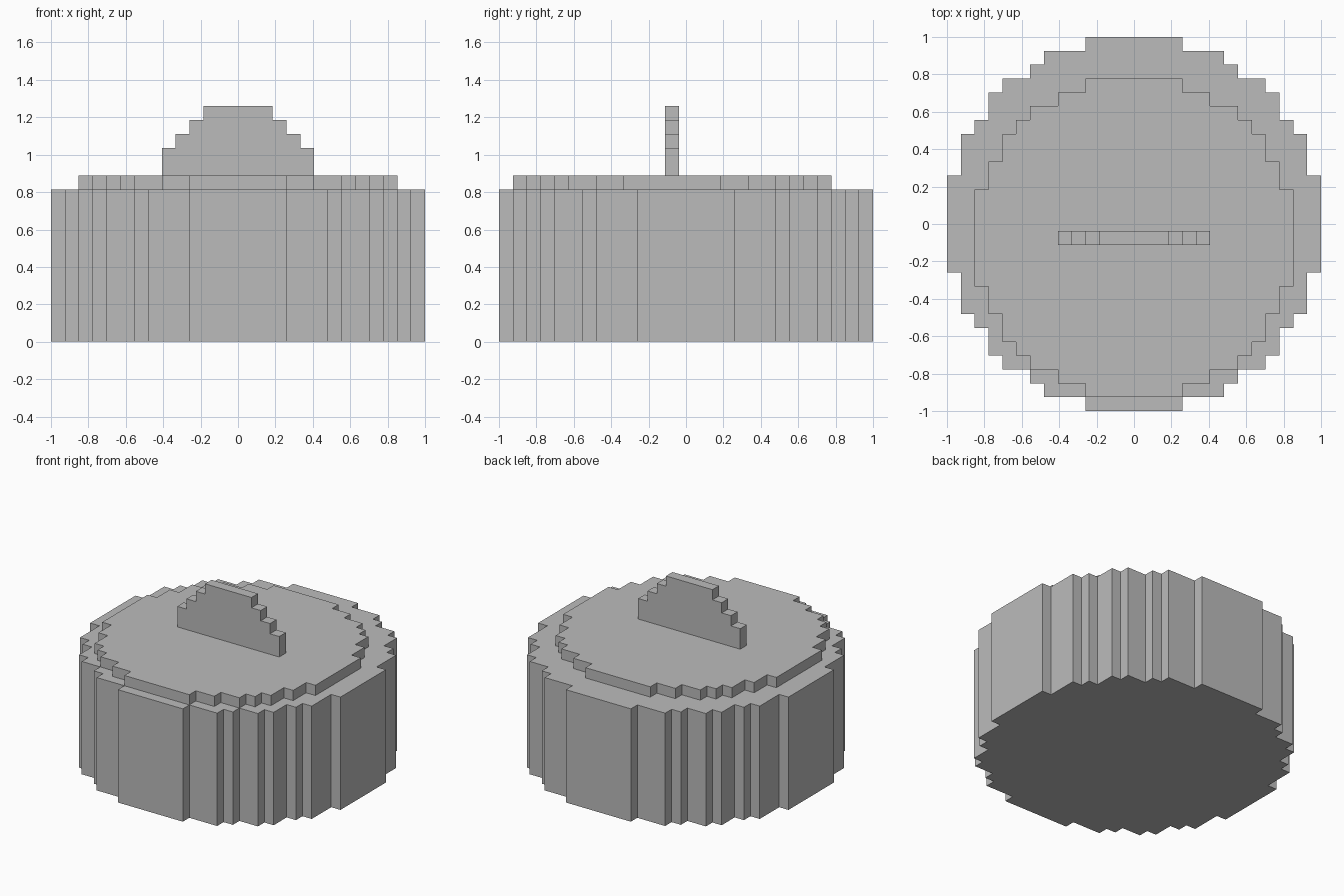
import bpy
import bmesh

cube = bpy.data.objects.get("Cube")
if cube:
    bpy.data.objects.remove(cube, do_unlink=True)

U = 2 / 27  # size of one block

grey = bpy.data.materials.new("plain grey")
grey.use_nodes = True
grey.diffuse_color = (0.5, 0.5, 0.5, 1)
grey.node_tree.nodes["Principled BSDF"].inputs["Base Color"].default_value = (0.5, 0.5, 0.5, 1)


def extrude_outline(name, points, direction):
    """Make a closed solid by extruding a flat outline, all in block units."""
    bm = bmesh.new()
    face = bm.faces.new([bm.verts.new([c * U for c in p]) for p in points])
    new = bmesh.ops.extrude_face_region(bm, geom=[face], use_keep_orig=True)["geom"]
    verts = [g for g in new if isinstance(g, bmesh.types.BMVert)]
    bmesh.ops.translate(bm, verts=verts, vec=[c * U for c in direction])
    bmesh.ops.recalc_face_normals(bm, faces=bm.faces)
    mesh = bpy.data.meshes.new(name)
    bm.to_mesh(mesh)
    bm.free()
    mesh.materials.append(grey)
    obj = bpy.data.objects.new(name, mesh)
    bpy.context.collection.objects.link(obj)
    return obj


def staircase(steps):
    """Quarter outline from the +y side to the +x side through stepped corners."""
    path = []
    for i, (x, y) in enumerate(steps):
        path.append((x, y))
        if i + 1 < len(steps):
            path.append((x, steps[i + 1][1]))
    return path


def stepped_disc(name, steps, centre_y, z, height):
    """Blocky disc: one quarter outline mirrored into all four."""
    q = staircase(steps)
    half = q + [(x, -y) for x, y in reversed(q)]
    loop = half + [(-x, y) for x, y in reversed(half)]
    return extrude_outline(name, [(x, y + centre_y, z) for x, y in loop], (0, 0, height))


# Round blocky body
stepped_disc("body", [(3.5, 13.5), (6.5, 12.5), (7.5, 11.5), (9.5, 10.5),
                      (10.5, 9.5), (11.5, 7.5), (12.5, 6.5), (13.5, 3.5)], 0, 0, 11)

# Thin lid, set one block towards the front
stepped_disc("lid", [(3.5, 11.5), (5.5, 10.5), (7.5, 9.5), (8.5, 8.5),
                     (9.5, 7.5), (10.5, 5.5), (11.5, 3.5)], -1, 11, 1)

# Upright stepped handle, one block thick
right = staircase([(2.5, 17), (3.5, 16), (4.5, 15), (5.5, 14)]) + [(5.5, 12)]
profile = right + [(-x, z) for x, z in reversed(right)]
extrude_outline("handle", [(x, -1.5, z) for x, z in profile], (0, 1, 0))
